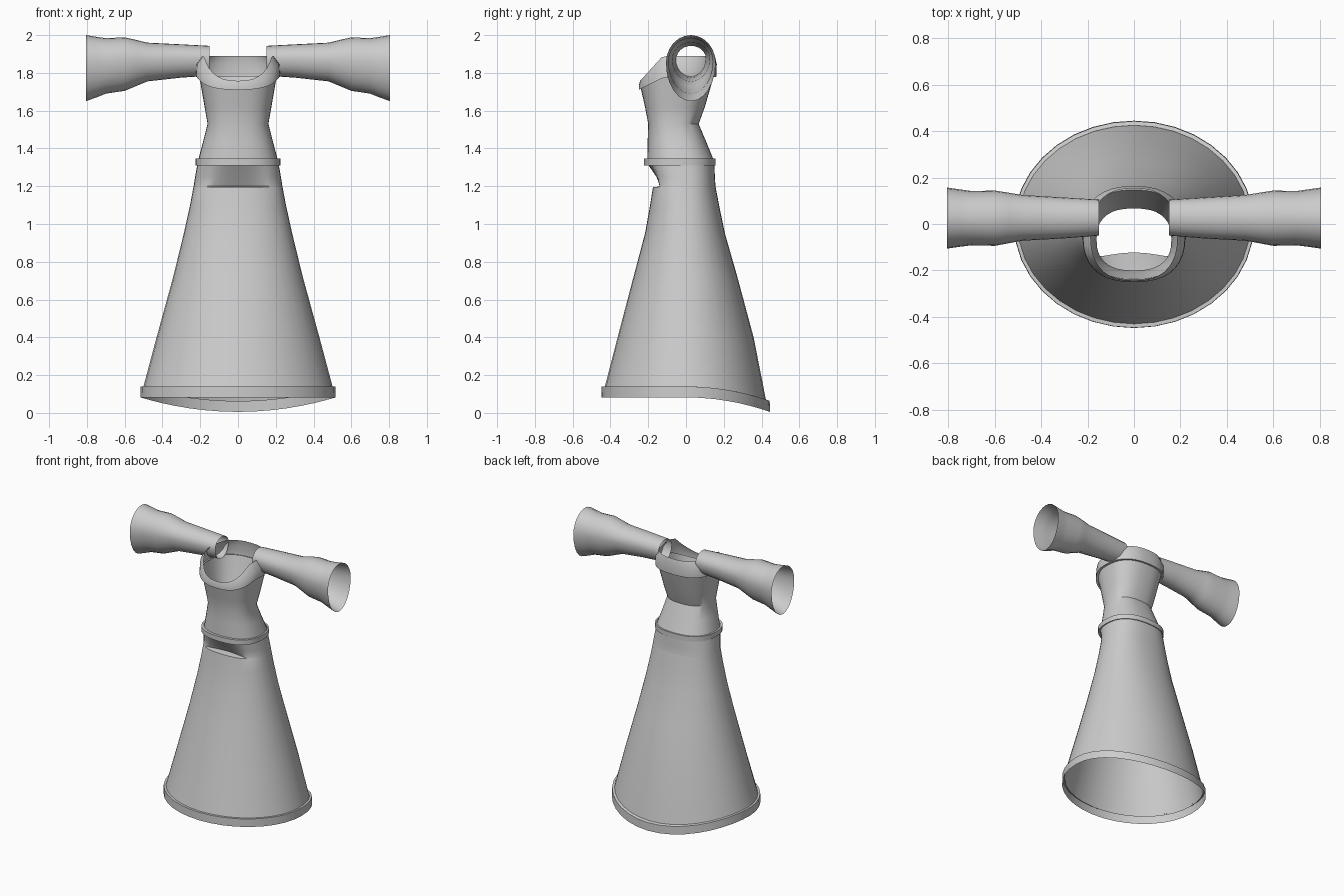
import bpy, bmesh, math

if "Cube" in bpy.data.objects:
    bpy.data.objects.remove(bpy.data.objects["Cube"])

SEG = 36
grey = bpy.data.materials.new("plain grey")
grey.diffuse_color = (0.6, 0.6, 0.6, 1)
grey.use_nodes = True
grey.node_tree.nodes["Principled BSDF"].inputs["Base Color"].default_value = grey.diffuse_color


def loft(name, rings):
    """Open tube skinned through rings of equal length."""
    bm = bmesh.new()
    rows = [[bm.verts.new(p) for p in ring] for ring in rings]
    for a, b in zip(rows, rows[1:]):
        for i in range(len(a)):
            j = (i + 1) % len(a)
            bm.faces.new((a[i], a[j], b[j], b[i]))
    bm.normal_update()
    me = bpy.data.meshes.new(name)
    bm.to_mesh(me)
    bm.free()
    me.materials.append(grey)
    ob = bpy.data.objects.new(name, me)
    bpy.context.collection.objects.link(ob)
    bpy.ops.object.select_all(action='DESELECT')
    ob.select_set(True)
    bpy.context.view_layer.objects.active = ob
    bpy.ops.object.shade_smooth_by_angle(angle=math.radians(35))
    return ob


def ring(z, hx, front, back, p=2.0, dent=0.0):
    """Rounded body section; z is a number or a function of y."""
    yc, hy, pts = (front + back) / 2, (back - front) / 2, []
    for i in range(SEG):
        a = 2 * math.pi * i / SEG
        c, s = math.cos(a), math.sin(a)
        x = hx * math.copysign(abs(c) ** (2 / p), c)
        y = yc + hy * math.copysign(abs(s) ** (2 / p), s)
        if s < 0:
            y += dent * max(0, 1 - (x / 0.16) ** 2)
        pts.append((x, y, z(y) if callable(z) else z))
    return pts


def hem(base):
    # hem drops towards the back
    return lambda y: base - 0.075 * (max(0, y) / 0.44) ** 2


# skirt, with a small fold pressed in below the waistband
loft("skirt", [
    ring(hem(0.13), 0.503, -0.432, 0.425),
    ring(0.4, 0.431, -0.362, 0.358),
    ring(0.72, 0.343, -0.278, 0.272, 2.1),
    ring(0.95, 0.287, -0.217, 0.206, 2.2),
    ring(1.1, 0.254, -0.19, 0.175, 2.3),
    ring(1.195, 0.236, -0.175, 0.157, 2.4),
    ring(1.2, 0.235, -0.172, 0.156, 2.4, 0.05),
    ring(1.25, 0.227, -0.185, 0.153, 2.4, 0.03),
    ring(1.32, 0.215, -0.205, 0.15, 2.4),
])

# hem band
loft("hem_band", [
    ring(hem(0.14), 0.50, -0.43, 0.425),
    ring(hem(0.14), 0.515, -0.447, 0.443),
    ring(hem(0.082), 0.517, -0.448, 0.445),
])

# waistband
loft("waistband", [
    ring(1.31, 0.213, -0.203, 0.147, 2.4),
    ring(1.31, 0.225, -0.223, 0.157, 2.4),
    ring(1.346, 0.225, -0.223, 0.157, 2.4),
    ring(1.346, 0.213, -0.203, 0.147, 2.4),
])


def collar_base(y):
    return min(1.778, 1.71 + (y + 0.25) * 0.5)


def neckline(y):
    return min(1.89, 1.75 + (y + 0.25) * 1.1)


# bodice
loft("bodice", [
    ring(1.33, 0.213, -0.205, 0.15, 2.4),
    ring(1.44, 0.184, -0.203, 0.105, 2.4),
    ring(1.53, 0.161, -0.2, 0.067, 2.5),
    ring(1.62, 0.177, -0.217, 0.1, 2.5),
    ring(lambda y: collar_base(y) + 0.005, 0.205, -0.24, 0.147, 2.5),
])

# collar
loft("collar", [
    ring(collar_base, 0.205, -0.238, 0.147, 2.5),
    ring(collar_base, 0.222, -0.25, 0.16, 2.5),
    ring(lambda y: 0.4 * collar_base(y) + 0.6 * neckline(y), 0.22, -0.25, 0.163, 2.5),
    ring(neckline, 0.187, -0.243, 0.153, 2.5),
])


# sleeves: distance from centre, bottom, top, front, back
SLEEVE = [
    (0.15, 1.785, 1.943, -0.05, 0.105),
    (0.30, 1.775, 1.951, -0.062, 0.114),
    (0.48, 1.755, 1.96, -0.072, 0.125),
    (0.54, 1.73, 1.975, -0.083, 0.135),
    (0.60, 1.705, 1.988, -0.094, 0.144),
    (0.70, 1.69, 1.984, -0.092, 0.142),
    (0.75, 1.67, 1.991, -0.098, 0.149),
    (0.805, 1.65, 2.0, -0.106, 0.157),
]


def cuff(side, x, bottom, top, front, back):
    zc, pts = bottom + 0.58 * (top - bottom), []
    for i in range(24):
        a = 2 * math.pi * i / 24
        s = math.sin(a)
        pts.append((side * x, (front + back) / 2 + side * (back - front) / 2 * math.cos(a),
                    zc + s * (top - zc if s > 0 else zc - bottom)))
    return pts


for side, label in ((1, "right"), (-1, "left")):
    loft(label + "_sleeve", [cuff(side, *row) for row in SLEEVE])
